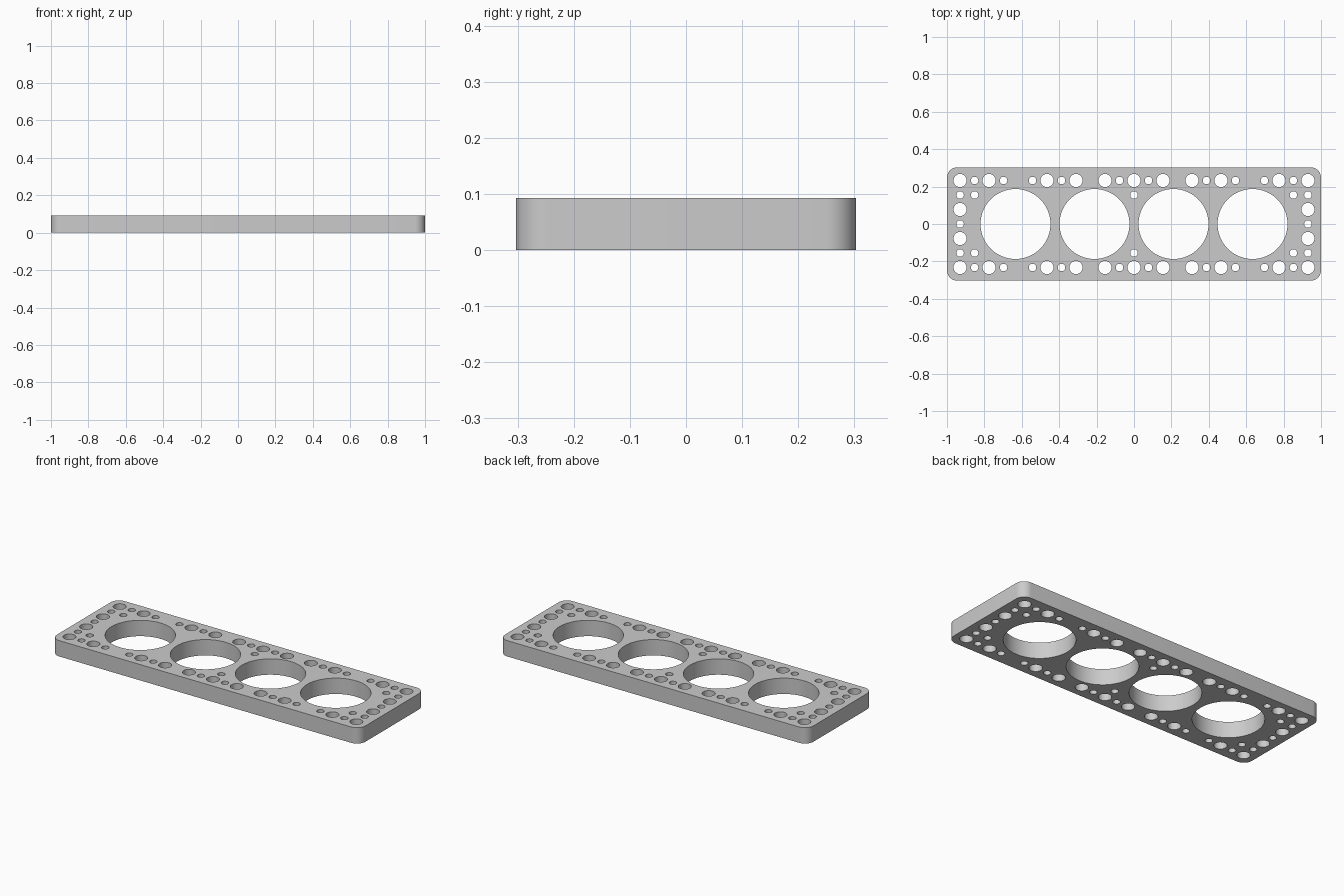
import bpy
import bmesh
from math import cos, sin, pi

cube = bpy.data.objects.get("Cube")
if cube:
    bpy.data.objects.remove(cube)

LENGTH, WIDTH, HEIGHT = 2.0, 0.606, 0.093
CORNER = 0.055
PITCH = 0.0775          # spacing of the hole grid
BORE, LARGE, SMALL = 0.187, 0.035, 0.02

metal = bpy.data.materials.new("plain grey metal")
metal.use_nodes = True
grey = (0.6, 0.6, 0.6, 1)
metal.diffuse_color = grey
metal.node_tree.nodes["Principled BSDF"].inputs["Base Color"].default_value = grey

bm = bmesh.new()


def add_loop(points):
    verts = [bm.verts.new((x, y, 0)) for x, y in points]
    for a, b in zip(verts, verts[1:] + verts[:1]):
        bm.edges.new((a, b))


def add_hole(x, y, radius, sides):
    angles = [2 * pi * i / sides for i in range(sides)]
    add_loop([(x + radius * cos(a), y + radius * sin(a)) for a in angles])


# Rounded rectangular outline
outline = []
steps = 10
for quarter, (sx, sy) in enumerate([(1, 1), (-1, 1), (-1, -1), (1, -1)]):
    for i in range(steps + 1):
        a = (quarter + i / steps) * pi / 2
        outline.append((sx * (LENGTH / 2 - CORNER) + CORNER * cos(a),
                        sy * (WIDTH / 2 - CORNER) + CORNER * sin(a)))
add_loop(outline)

# Four cylinder bores
for i in range(4):
    add_hole((i - 1.5) * 0.4225, 0, BORE, 64)

# Bolt and coolant holes, listed on the grid for one quarter and mirrored
large = [(12, 3), (10, 3), (6, 3), (4, 3), (2, 3), (0, 3), (12, 1)]
small = [(11, 3), (9, 3), (7, 3), (5, 3), (1, 3),
         (12, 2), (11, 2), (0, 2), (12, 0)]
for cells, radius in ((large, LARGE), (small, SMALL)):
    mirrored = {(sx * i, sy * j) for i, j in cells for sx in (1, -1) for sy in (1, -1)}
    for i, j in sorted(mirrored):
        add_hole(i * PITCH, j * PITCH, radius, 24)

# Fill around the holes and extrude to a solid plate
bmesh.ops.triangle_fill(bm, use_beauty=True, edges=bm.edges[:], normal=(0, 0, 1))
result = bmesh.ops.extrude_face_region(bm, geom=bm.faces[:], use_keep_orig=True)
top = [g for g in result["geom"] if isinstance(g, bmesh.types.BMVert)]
bmesh.ops.translate(bm, verts=top, vec=(0, 0, HEIGHT))
bmesh.ops.recalc_face_normals(bm, faces=bm.faces[:])

mesh = bpy.data.meshes.new("gasket_plate")
bm.to_mesh(mesh)
bm.free()
mesh.materials.append(metal)
plate = bpy.data.objects.new("gasket_plate", mesh)
bpy.context.collection.objects.link(plate)

bpy.ops.object.select_all(action="DESELECT")
plate.select_set(True)
bpy.context.view_layer.objects.active = plate
bpy.ops.object.shade_smooth_by_angle()
